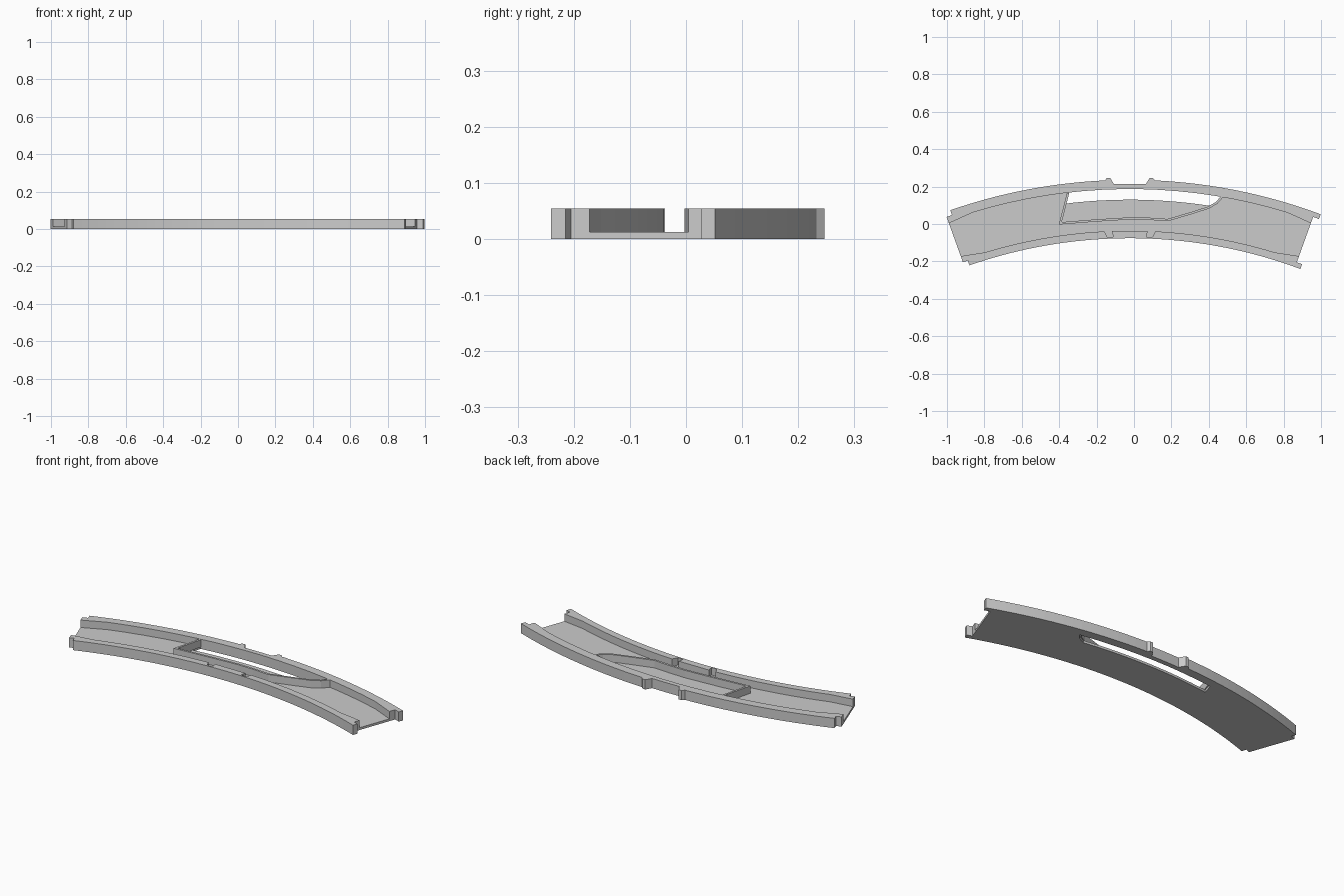
import bpy, bmesh
from math import sin, cos, radians
from mathutils import Vector

cube = bpy.data.objects.get("Cube")
if cube:
    bpy.data.objects.remove(cube, do_unlink=True)

# Arc centre and main dimensions
CX, CY = -0.022, -2.684
R_OUT, R_IN = 2.92, 2.608            # outside faces of the two rails
EDGE_OUT, EDGE_IN = 2.871, 2.648     # floor side of the two rails
TAB = 0.027                          # width of the end tabs
END, FLARE, LONG, SHORT = 19.8, 17, 20.45, 19.2
FLOOR, TOP = 0.013, 0.055

grey = bpy.data.materials.new("plain grey")
grey.use_nodes = True
colour = (0.6, 0.6, 0.6, 1)
grey.diffuse_color = colour
grey.node_tree.nodes["Principled BSDF"].inputs["Base Color"].default_value = colour


def polar(r, deg):
    a = radians(deg)
    return (CX + r * sin(a), CY + r * cos(a))


def arc(r, a, b, step=1.0):
    n = max(1, round(abs(b - a) / step))
    return [polar(r, a + (b - a) * i / n) for i in range(n + 1)]


def mirrored(half):
    """Left-to-right list of polar points from the right half."""
    return [polar(r, -a) for r, a in reversed(half)] + [polar(r, a) for r, a in half]


def prism(name, outline, z0, z1):
    bm = bmesh.new()
    face = bm.faces.new([bm.verts.new((x, y, z0)) for x, y in outline])
    ext = bmesh.ops.extrude_face_region(bm, geom=[face])
    for v in ext["geom"]:
        if isinstance(v, bmesh.types.BMVert):
            v.co.z = z1
    bmesh.ops.recalc_face_normals(bm, faces=bm.faces)
    mesh = bpy.data.meshes.new(name)
    bm.to_mesh(mesh)
    bm.free()
    mesh.materials.append(grey)
    obj = bpy.data.objects.new(name, mesh)
    bpy.context.collection.objects.link(obj)
    return obj


# Floor-side rail edges, flaring at both ends
outer_edge = [polar(2.857, -END)] + arc(EDGE_OUT, -FLARE, FLARE, 2) + [polar(2.857, END)]
slots = mirrored([(EDGE_IN, 2.05), (2.616, 1.95), (2.616, 2.65), (EDGE_IN, 2.95)])
inner_edge = ([polar(2.67, -END)] + arc(EDGE_IN, -FLARE, -3.2) + slots
              + arc(EDGE_IN, 3.2, FLARE) + [polar(2.67, END)])

# Outer rail: two bumps around a shallow recess, tab right and notch left
bumps = mirrored([(2.898, 0.6), (2.898, 1.69), (2.933, 2.06), (2.933, 2.41), (R_OUT, 2.63)])
r_tab = R_OUT - TAB
outer_face = arc(R_OUT, -SHORT, -3) + bumps + arc(R_OUT, 3, LONG)
prism("outer_rail", outer_face + [polar(r_tab, LONG), polar(r_tab, END)]
      + outer_edge[::-1] + [polar(r_tab, -END), polar(r_tab, -SHORT)], 0, TOP)

# Inner rail: slots on the floor side, tab right and notch left
r_tab = R_IN + TAB
prism("inner_rail", arc(R_IN, -SHORT, LONG) + [polar(r_tab, LONG), polar(r_tab, END)]
      + inner_edge[::-1] + [polar(r_tab, -END), polar(r_tab, -SHORT)], 0, TOP)

# Floor with a crescent opening beside the outer rail
left = [p for p in outer_edge if p[0] < -0.36]
right = [p for p in outer_edge if p[0] > 0.48]
opening = [(-0.351, 0.168)] + arc(2.814, -7.05, 8.8) + [(0.45, 0.118), (0.475, 0.146)]
prism("floor", left + opening + right + inner_edge[::-1], 0, FLOOR)

# Thin guide wall: slanted end, then a bent rib running into the outer rail
path = [Vector(p) for p in [(-0.358, 0.168), (-0.402, -0.003), (-0.2, 0.013), (-0.02, 0.024),
                            (0.08, 0.022), (0.18, 0.015), (0.3, 0.05), (0.4, 0.082),
                            (0.445, 0.108), (0.478, 0.145)]]
inside = []
for i, p in enumerate(path):
    d0 = (p - path[max(i - 1, 0)]).normalized()
    d1 = (path[min(i + 1, len(path) - 1)] - p).normalized()
    n = Vector((-(d0 + d1).y, (d0 + d1).x)).normalized()
    d = d1 if d1.length else d0
    inside.append(p + n * 0.012 / max(0.4, n.dot(Vector((-d.y, d.x)))))
prism("guide_wall", [tuple(p) for p in path + inside[::-1]], FLOOR, TOP)
